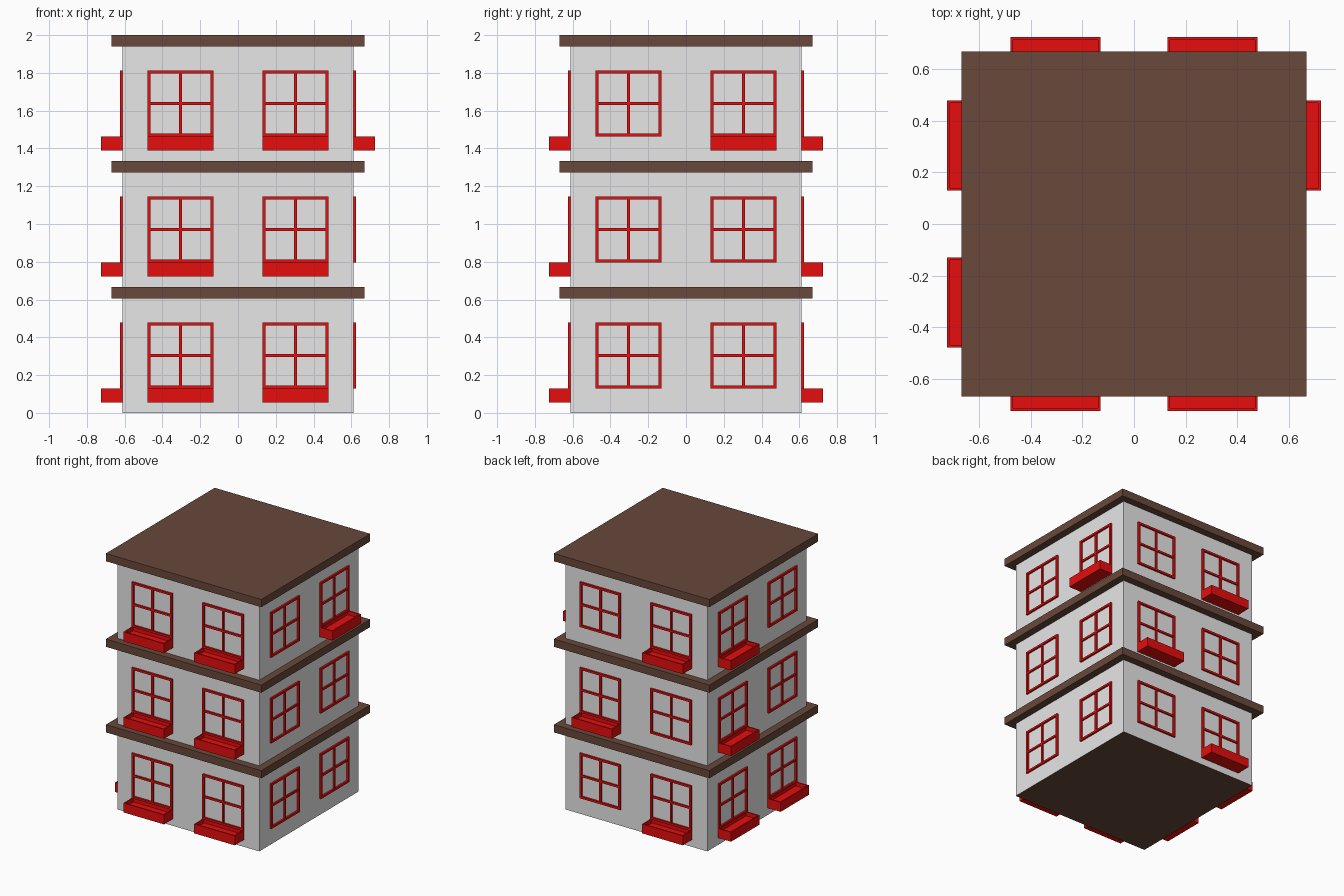
import bpy, bmesh
from math import pi
from mathutils import Matrix, Vector

if "Cube" in bpy.data.objects:
    bpy.data.objects.remove(bpy.data.objects["Cube"], do_unlink=True)


def make_material(name, color):
    mat = bpy.data.materials.new(name)
    mat.use_nodes = True
    mat.diffuse_color = (*color, 1)
    mat.node_tree.nodes["Principled BSDF"].inputs["Base Color"].default_value = (*color, 1)
    return mat


GREY = make_material("wall grey", (0.8, 0.8, 0.8))
BROWN = make_material("roof brown", (0.14, 0.065, 0.043))
RED = make_material("window red", (0.8, 0.004, 0.004))

WALL = 0.612      # half width of the walls
STOREY = 0.667    # height of one floor
WIN_X = 0.305     # window centre offset
WIN_W = 0.35      # window size
BAR = 0.016       # frame bar width


def add_box(bm, low, high):
    low, high = Vector(low), Vector(high)
    matrix = Matrix.Translation((low + high) / 2) @ Matrix.Diagonal((*(high - low), 1))
    return bmesh.ops.create_cube(bm, size=1, matrix=matrix)["verts"]


def finish(bm, name, *materials, turn=0):
    bm.transform(Matrix.Rotation(turn * pi / 2, 4, "Z"))
    mesh = bpy.data.meshes.new(name)
    bm.to_mesh(mesh)
    bm.free()
    for mat in materials:
        mesh.materials.append(mat)
    obj = bpy.data.objects.new(name, mesh)
    bpy.context.scene.collection.objects.link(obj)
    return obj


def window(name, x, z, turn):
    # Square frame with a cross of glazing bars
    bm = bmesh.new()
    h, back, front = WIN_W / 2, -WALL + 0.005, -WALL - 0.014
    for off in (-h + BAR / 2, 0, h - BAR / 2):
        proud = front if off else front + 0.003
        add_box(bm, (x + off - BAR / 2, back, z), (x + off + BAR / 2, proud, z + WIN_W))
        zc = z + h + off
        add_box(bm, (x - h, back, zc - BAR / 2), (x + h, proud, zc + BAR / 2))
    finish(bm, name, RED, turn=turn)


def planter(name, x, z, turn):
    # Window box with a sunken top
    bm = bmesh.new()
    add_box(bm, (x - WIN_W / 2, -0.725, z), (x + WIN_W / 2, -WALL + 0.005, z + 0.073))
    bm.normal_update()
    top = max(bm.faces, key=lambda f: f.calc_center_median().z)
    bmesh.ops.inset_region(bm, faces=[top], thickness=0.014)
    inner = bmesh.ops.extrude_discrete_faces(bm, faces=[top])["faces"][0]
    bmesh.ops.translate(bm, verts=inner.verts, vec=(0, 0, -0.03))
    finish(bm, name, RED, turn=turn)


# Walls, with a brown underside
bm = bmesh.new()
add_box(bm, (-WALL, -WALL, 0), (WALL, WALL, 1.96))
bm.normal_update()
for face in bm.faces:
    face.material_index = 1 if face.normal.z < -0.5 else 0
finish(bm, "walls", GREY, BROWN)

# Overhanging ledges and the flat roof
for i, name in enumerate(("lower_ledge", "upper_ledge", "roof")):
    top = (i + 1) * 2 / 3
    bm = bmesh.new()
    add_box(bm, (-0.67, -0.67, top - 0.06), (0.67, 0.67, top))
    finish(bm, name, BROWN)

# Window boxes on each side as (floor, column)
SIDES = {
    "front": {(f, c) for f in range(3) for c in (-1, 1)},
    "left": {(2, 1)},
    "back": {(0, 1), (1, -1), (2, 1)},
    "right": {(0, -1), (1, -1), (2, -1), (0, 1)},
}
for turn, (side, boxes) in enumerate(SIDES.items()):
    for floor in range(3):
        for column in (-1, 1):
            label = f"{side}_{floor + 1}_{'a' if column < 0 else 'b'}"
            base = floor * STOREY
            window("window_" + label, column * WIN_X, base + 0.128, turn)
            if (floor, column) in boxes:
                planter("planter_" + label, column * WIN_X, base + 0.055, turn)
